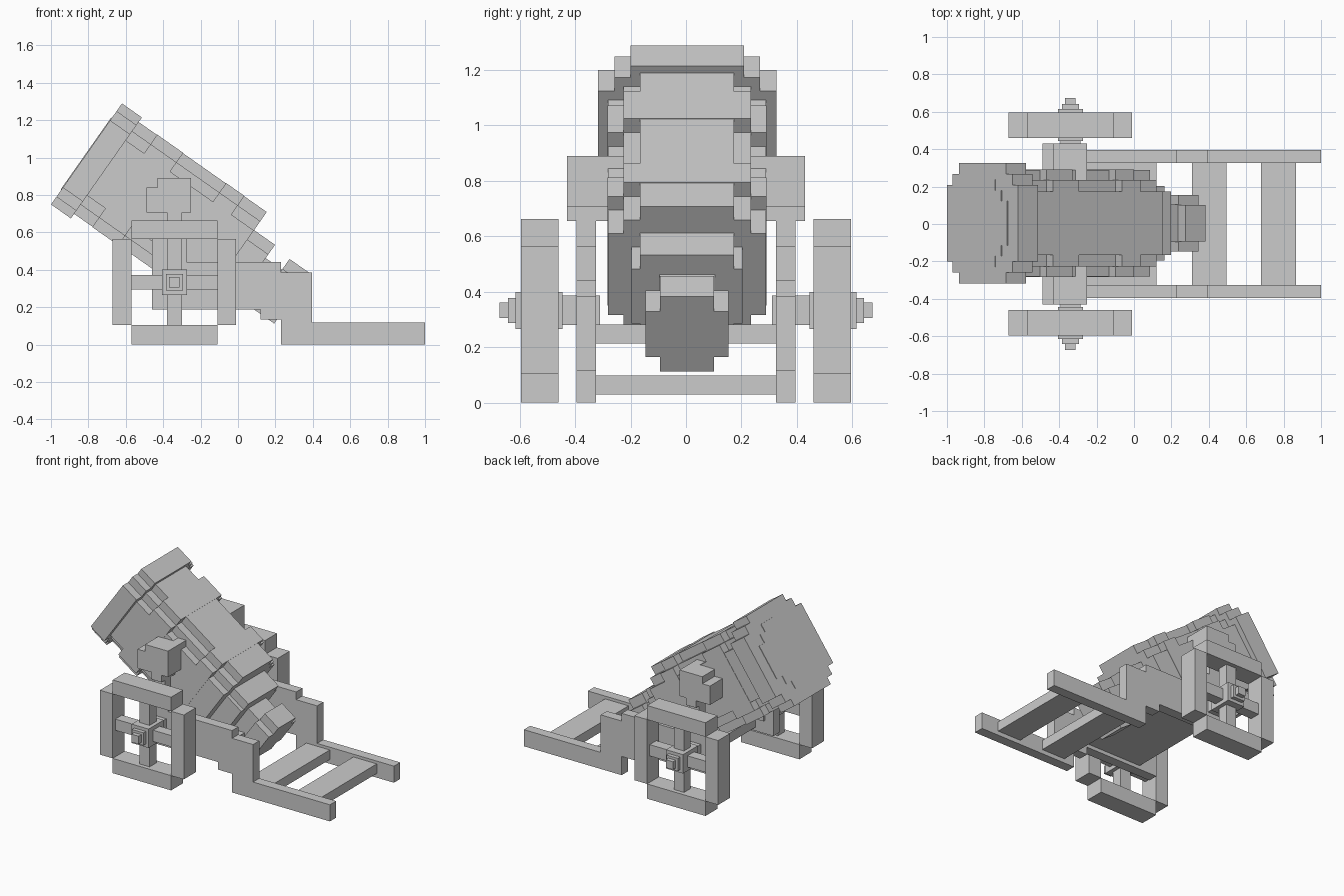
import bpy, bmesh, math
from mathutils import Matrix, Vector

if "Cube" in bpy.data.objects:
    bpy.data.objects.remove(bpy.data.objects["Cube"])

GREY = (0.6, 0.6, 0.6, 1)
mat = bpy.data.materials.new("plain grey")
mat.use_nodes = True
mat.diffuse_color = GREY
bsdf = mat.node_tree.nodes["Principled BSDF"]
bsdf.inputs["Base Color"].default_value = GREY


def finish(bm, name):
    bmesh.ops.recalc_face_normals(bm, faces=bm.faces)
    me = bpy.data.meshes.new(name)
    bm.to_mesh(me)
    bm.free()
    me.materials.append(mat)
    ob = bpy.data.objects.new(name, me)
    bpy.context.collection.objects.link(ob)
    return ob


def prism(name, pts, to3d, offset):
    """Extrude a closed outline by the given offset."""
    bm = bmesh.new()
    face = bm.faces.new([bm.verts.new(to3d(a, b)) for a, b in pts])
    ext = bmesh.ops.extrude_face_region(bm, geom=[face])
    verts = [v for v in ext["geom"] if isinstance(v, bmesh.types.BMVert)]
    bmesh.ops.translate(bm, verts=verts, vec=offset)
    return finish(bm, name)


def boxes(name, specs):
    """One object from boxes given as (x0, x1, y0, y1, z0, z1)."""
    bm = bmesh.new()
    for x0, x1, y0, y1, z0, z1 in specs:
        m = Matrix.Translation(((x0 + x1) / 2, (y0 + y1) / 2, (z0 + z1) / 2))
        m = m @ Matrix.Diagonal((x1 - x0, y1 - y0, z1 - z0, 1))
        bmesh.ops.create_cube(bm, size=1, matrix=m)
    return finish(bm, name)


# Barrel frame: s runs back from the muzzle, t is up across the bore
ANGLE = math.radians(35.1)
AXIS = Vector((math.cos(ANGLE), 0, -math.sin(ANGLE)))
UP = Vector((math.sin(ANGLE), 0, math.cos(ANGLE)))
MUZZLE = Vector((-0.81, 0.004, 1.019))


def stepped(name, s0, s1, steps):
    """Stepped round section; steps are (half width, half height), top to side."""
    quad = []
    for i, (y, t) in enumerate(steps):
        quad.append((y, t))
        if i + 1 < len(steps):
            quad.append((y, steps[i + 1][1]))
    pts = quad + [(y, -t) for y, t in reversed(quad)]
    pts += [(-y, -t) for y, t in quad] + [(-y, t) for y, t in reversed(quad)]

    def place(y, t):
        return MUZZLE + AXIS * s0 + UP * t + Vector((0, y, 0))
    return prism(name, pts, place, AXIS * (s1 - s0))


stepped("muzzle_ring", 0, 0.13, [(0.205, 0.33), (0.262, 0.28), (0.322, 0.22)])
stepped("bore_plate", -0.004, 0.002, [(0.12, 0.235), (0.175, 0.18), (0.235, 0.12)])
stepped("barrel", 0.13, 0.967, [(0.17, 0.30), (0.23, 0.24), (0.285, 0.18)])
for name, a, b in (("front_band", 0.25, 0.42), ("rear_band", 0.70, 0.82)):
    stepped(name, a, b, [(0.23, 0.302), (0.287, 0.24)])
stepped("breech", 0.967, 1.104, [(0.17, 0.182), (0.20, 0.12)])
stepped("knob_neck", 1.10, 1.22, [(0.10, 0.095)])
stepped("knob", 1.211, 1.342, [(0.097, 0.165), (0.15, 0.10)])

# Cheek outline in x, z: post, stepped middle and long tail
CHEEK = [(-0.46, 0.187), (0.12, 0.187), (0.12, 0.133), (0.23, 0.133), (0.23, 0),
         (1, 0), (1, 0.118), (0.395, 0.118), (0.395, 0.385), (0.23, 0.385),
         (0.23, 0.44), (-0.275, 0.44), (-0.275, 0.565), (-0.30, 0.565),
         (-0.30, 0.70), (-0.38, 0.70), (-0.38, 0.565), (-0.46, 0.565)]

WX, WZ = -0.34, 0.333  # wheel centre


def span(y0, y1, side):
    return (y0, y1) if side > 0 else (-y1, -y0)


for side, label in ((1, "back"), (-1, "front")):
    y0, y1 = span(0.325, 0.395, side)
    prism(label + "_cheek", CHEEK, lambda x, z: Vector((x, y0, z)), Vector((0, y1 - y0, 0)))

    # Trunnion stub
    boxes(label + "_trunnion", [
        (-0.43, -0.25, *span(0.20, 0.43, side), 0.705, 0.89),
        (-0.49, -0.42, *span(0.20, 0.43, side), 0.705, 0.84),
        (-0.38, -0.30, *span(0.20, 0.43, side), 0.655, 0.71)])

    # Square wheel: four rim beams and crossed spokes
    w = span(0.46, 0.595, side)
    sp = span(0.49, 0.565, side)
    boxes(label + "_wheel_rim", [
        (-0.67, -0.57, *w, 0.105, 0.563), (-0.11, -0.01, *w, 0.105, 0.563),
        (-0.57, -0.11, *w, 0.563, 0.663), (-0.57, -0.11, *w, 0, 0.105)])
    boxes(label + "_wheel_spokes", [
        (WX - 0.04, WX + 0.04, *sp, 0.10, 0.57),
        (-0.58, -0.10, *sp, WZ - 0.04, WZ + 0.04)])

    # Hub steps out to the axle end
    hub = [(0.067, 0.445, 0.615), (0.045, 0.60, 0.642), (0.028, 0.63, 0.673),
           (0.053, 0.31, 0.46)]
    boxes(label + "_hub", [(WX - r, WX + r, *span(a, b, side), WZ - r, WZ + r)
                           for r, a, b in hub])

# Cross pieces between the cheeks
boxes("carriage_floor", [(-0.32, 0.12, -0.33, 0.33, 0.213, 0.282)])
for name, x0, x1 in (("front_crossbar", 0.31, 0.495), ("rear_crossbar", 0.68, 0.865)):
    boxes(name, [(x0, x1, -0.33, 0.33, 0.03, 0.098)])
